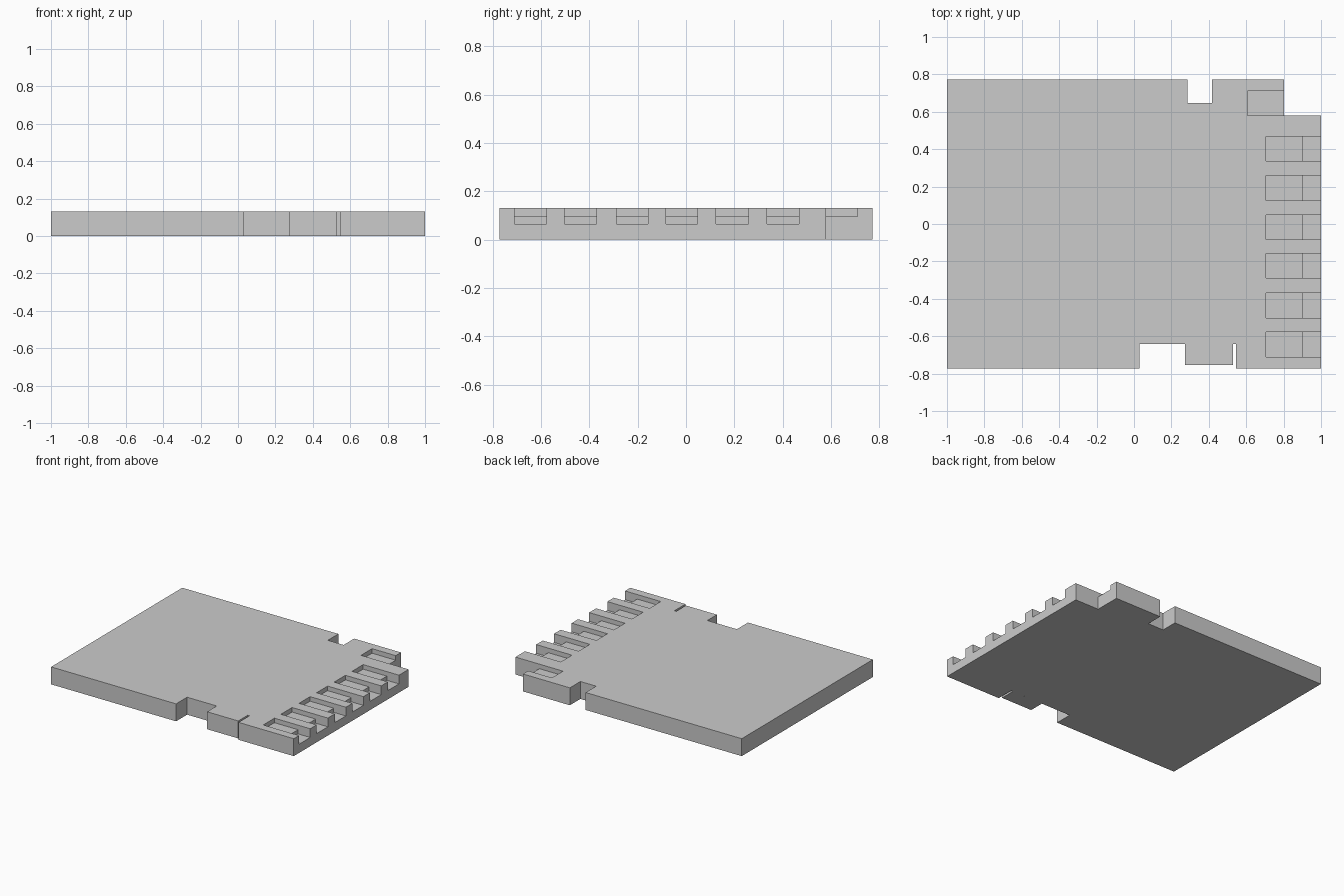
import bpy
import bmesh
from mathutils import Matrix, Vector

if "Cube" in bpy.data.objects:
    bpy.data.objects.remove(bpy.data.objects["Cube"])

H = 0.13        # full height
MID = 0.065     # height of the comb base
LOW = 0.096     # height of the filler blocks between teeth
FRONT, BACK = -0.772, 0.772


def box(name, x, y, z=(0, H)):
    """Box object from min/max pairs."""
    lo, hi = Vector((x[0], y[0], z[0])), Vector((x[1], y[1], z[1]))
    bm = bmesh.new()
    bmesh.ops.create_cube(bm, size=1, matrix=Matrix.Translation((lo + hi) / 2)
                          @ Matrix.Diagonal((*(hi - lo), 1)))
    mesh = bpy.data.meshes.new(name)
    bm.to_mesh(mesh)
    bm.free()
    obj = bpy.data.objects.new(name, mesh)
    bpy.context.collection.objects.link(obj)
    return obj


# Large slab and the narrower panel beside it
box("main_slab", (-1, 0.03), (FRONT, BACK))
box("middle_panel", (0.03, 0.545), (-0.642, 0.648))

# Tabs on the panel ends
box("back_tab_left", (0.03, 0.287), (0.648, BACK))
box("back_tab_right", (0.417, 0.545), (0.648, BACK))
box("front_tab", (0.274, 0.53), (-0.755, -0.642))

# Divider strip and the ledge behind the teeth
box("divider_strip", (0.545, 0.608), (FRONT, BACK))
box("tooth_ledge", (0.608, 0.705), (FRONT, 0.58), (MID, H))

# Low base under the comb
box("comb_base_inner", (0.608, 0.803), (FRONT, BACK), (0, MID))
box("comb_base_outer", (0.803, 1), (FRONT, 0.58), (0, MID))

# Row of teeth with lower filler blocks between them
teeth = [(FRONT, -0.71), (-0.578, -0.502), (-0.37, -0.288), (-0.158, -0.082),
         (0.048, 0.125), (0.258, 0.336), (0.467, 0.58)]
for i, span in enumerate(teeth):
    box(f"tooth_{i + 1}", (0.705, 1), span, (MID, H))
for i, (a, b) in enumerate(zip(teeth, teeth[1:])):
    box(f"filler_block_{i + 1}", (0.705, 0.9), (a[1], b[0]), (MID, LOW))

# Short stepped corner at the back
box("corner_filler", (0.608, 0.803), (0.58, 0.71), (MID, LOW))
box("corner_tooth", (0.608, 0.803), (0.71, BACK), (MID, H))
